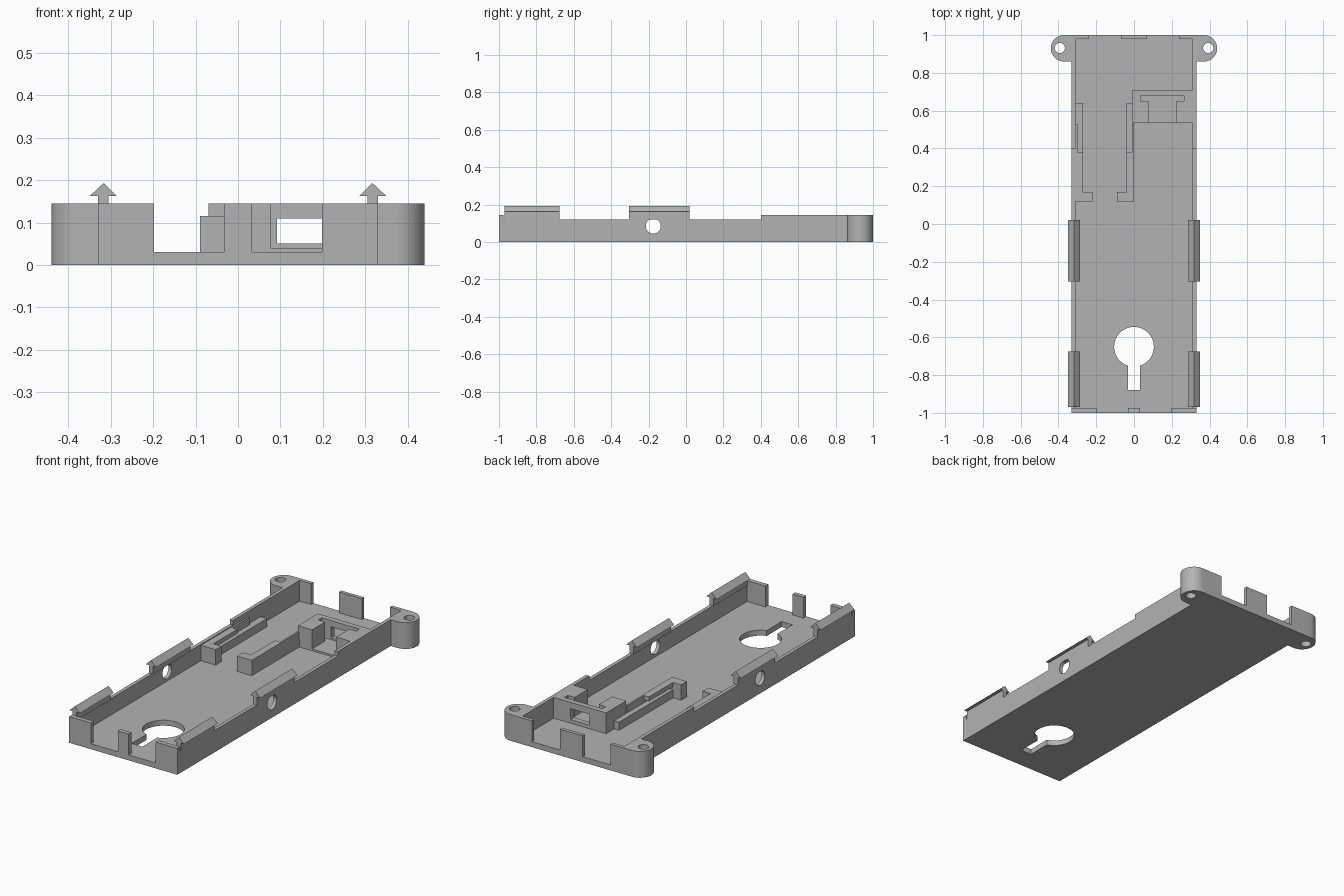
import bpy, bmesh
from math import sin, cos, pi, radians

cube = bpy.data.objects.get("Cube")
if cube:
    bpy.data.objects.remove(cube, do_unlink=True)

grey = bpy.data.materials.new("plain grey")
grey.use_nodes = True
colour = (0.45, 0.45, 0.45, 1)
grey.diffuse_color = colour
grey.node_tree.nodes["Principled BSDF"].inputs["Base Color"].default_value = colour

FLOOR, TALL, LOW = 0.03, 0.145, 0.12


def prism(name, points, axis, a, b):
    """Extrude a flat outline along an axis from a to b."""
    place = {"x": lambda u, v: (a, u, v),
             "y": lambda u, v: (u, a, v),
             "z": lambda u, v: (u, v, a)}[axis]
    bm = bmesh.new()
    face = bm.faces.new([bm.verts.new(place(u, v)) for u, v in points])
    grown = bmesh.ops.extrude_face_region(bm, geom=[face])["geom"]
    shift = [b - a if axis == k else 0 for k in "xyz"]
    bmesh.ops.translate(bm, vec=shift, verts=[g for g in grown if isinstance(g, bmesh.types.BMVert)])
    bmesh.ops.recalc_face_normals(bm, faces=bm.faces)
    mesh = bpy.data.meshes.new(name)
    bm.to_mesh(mesh)
    bm.free()
    mesh.materials.append(grey)
    obj = bpy.data.objects.new(name, mesh)
    bpy.context.collection.objects.link(obj)
    return obj


def box(name, x, y, z):
    x, y = sorted(x), sorted(y)
    return prism(name, [(x[0], y[0]), (x[1], y[0]), (x[1], y[1]), (x[0], y[1])], "z", *z)


def arc(cx, cy, r, start, end, n):
    steps = [radians(start + (end - start) * i / n) for i in range(n + 1)]
    return [(cx + r * cos(t), cy + r * sin(t)) for t in steps]


def circle(cx, cy, r):
    return arc(cx, cy, r, 0, 360, 40)[:-1]


def cut(obj, *cutters):
    """Subtract the cutters, then discard them."""
    for cutter in cutters:
        cutter.hide_render = True
        mod = obj.modifiers.new("cut", "BOOLEAN")
        mod.operation, mod.solver, mod.object = "DIFFERENCE", "EXACT", cutter
        bpy.context.view_layer.objects.active = obj
        bpy.ops.object.modifier_apply(modifier=mod.name)
        bpy.data.objects.remove(cutter, do_unlink=True)


def smooth(obj):
    bpy.ops.object.select_all(action="DESELECT")
    obj.select_set(True)
    bpy.context.view_layer.objects.active = obj
    bpy.ops.object.shade_smooth_by_angle(angle=radians(30))


# Floor with a keyhole for hanging
floor = box("floor", (-0.31, 0.31), (-0.975, 0.98), (0, FLOOR))
keyhole = [(-0.033, -0.88), (0.033, -0.88)] + arc(0, -0.65, 0.105, -72, 252, 44)
cut(floor, prism("keyhole_cutter", keyhole, "z", -0.1, 0.1))
smooth(floor)


# End walls: corners and a middle post rising from a low sill
def end_wall(name, corner, post, y0, y1):
    half = [(post, TALL), (post, FLOOR), (corner, FLOOR), (corner, TALL), (0.33, TALL), (0.33, 0)]
    prism(name, half + [(-x, z) for x, z in reversed(half)], "y", y0, y1)


end_wall("front_wall", 0.198, 0.033, -1, -0.975)
end_wall("back_wall", 0.24, 0.07, 0.98, 1)

for s, side in ((1, "left"), (-1, "right")):
    # Stepped side wall with a round hole
    steps = [(-0.975, 0), (0.98, 0), (0.98, TALL), (0.4, TALL), (0.4, LOW), (-0.975, LOW)]
    wall = prism(side + "_wall", steps, "x", s * 0.31, s * 0.33)
    cut(wall, prism("hole_cutter", circle(-0.175, 0.085, 0.04), "x", s * 0.25, s * 0.4))
    smooth(wall)

    # Arrow-shaped snap clips on the wall
    arrow = [(0.305, LOW), (0.33, LOW), (0.33, 0.163), (0.349, 0.163),
             (0.317, 0.193), (0.286, 0.163), (0.305, 0.163)]
    for where, y0, y1 in (("front", -0.97, -0.675), ("middle", -0.305, 0.02)):
        prism(f"{side}_{where}_clip", [(s * x, z) for x, z in arrow], "y", y0, y1)

    # Rounded screw ear
    outline = [(0.33, 0.86)] + arc(0.37, 0.93, 0.07, -90, 90, 24) + [(0.33, 1)]
    ear = prism(side + "_ear", [(s * x, y) for x, y in outline], "z", 0, TALL)
    cut(ear, prism("screw_cutter", circle(s * 0.393, 0.932, 0.027), "z", -0.1, 0.3))
    smooth(ear)

    # Slotted board rail with a hooked stop at its front end
    def rail(part, near, far, y, z):
        box(f"{side}_rail_{part}", (-0.155 + s * near, -0.155 + s * far), y, z)

    rail("ledge", 0.115, 0.155, (0.17, 0.64), (FLOOR, 0.075))
    rail("spine", 0.145, 0.155, (0.17, 0.53), (0.075, 0.115))
    rail("lip", 0.115, 0.145, (0.17, 0.38), (0.09, 0.115))
    rail("stop", 0.065, 0.155, (0.12, 0.17), (FLOOR, 0.115))

# Socket block with a T-shaped cavity and a window through its back
block = box("socket_block", (-0.01, 0.31), (0.535, 0.71), (FLOOR, TALL))
cavity = [(0.077, 0.5), (0.224, 0.5), (0.224, 0.65), (0.266, 0.65),
          (0.266, 0.68), (0.035, 0.68), (0.035, 0.65), (0.077, 0.65)]
cut(block,
    prism("cavity_cutter", cavity, "z", 0.04, 0.2),
    box("window_cutter", (0.092, 0.209), (0.66, 0.8), (0.05, 0.11)))
